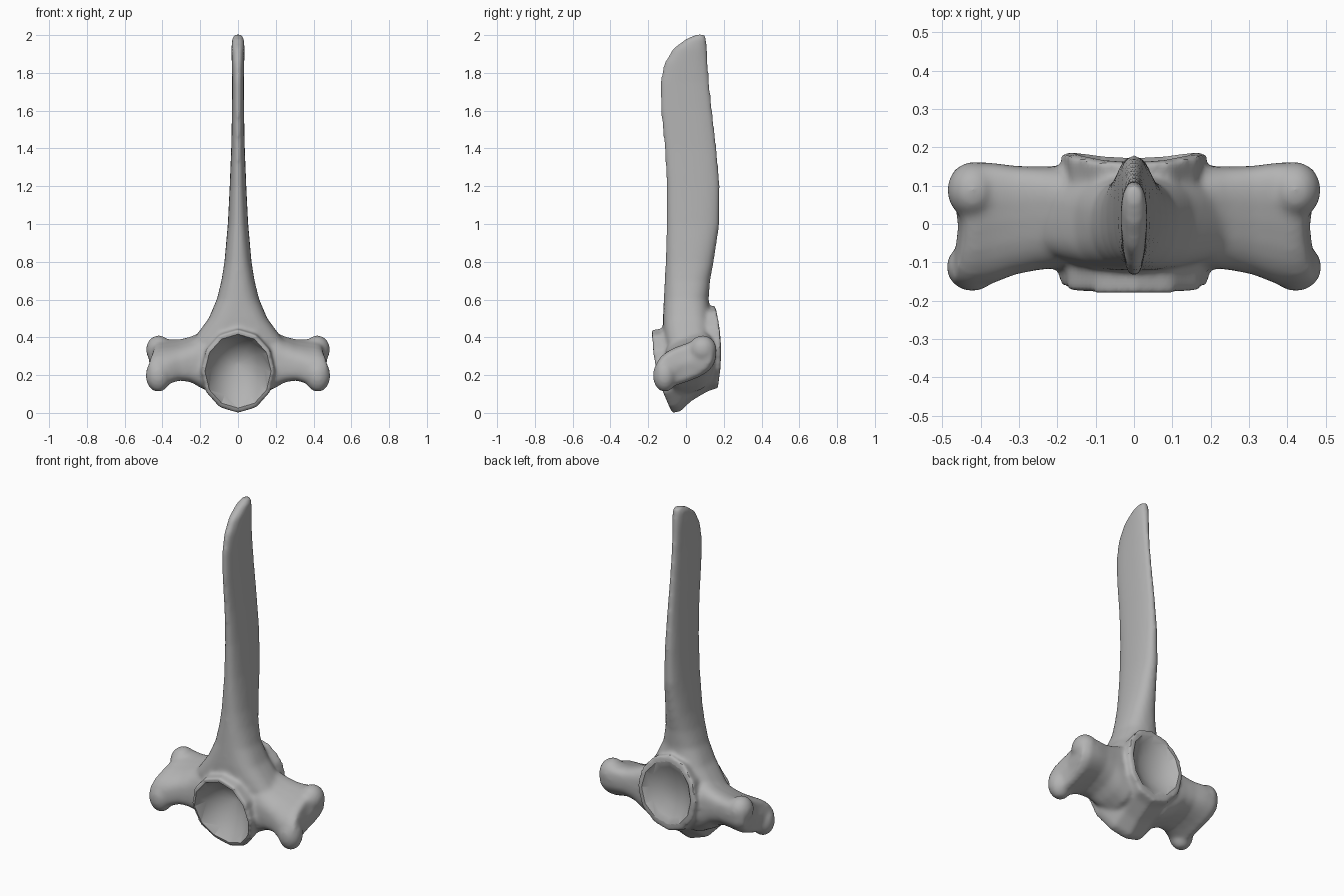
import bpy
import bmesh
from math import cos, sin, pi, copysign
from mathutils import Matrix

cube = bpy.data.objects.get("Cube")
if cube:
    bpy.data.objects.remove(cube)

bone_grey = bpy.data.materials.new("bone grey")
bone_grey.use_nodes = True
colour = (0.45, 0.45, 0.45, 1)
bone_grey.diffuse_color = colour
bone_grey.node_tree.nodes["Principled BSDF"].inputs["Base Color"].default_value = colour


def oval(count, power=1.0):
    """Unit superellipse points; a lower power gives a boxier outline."""
    points = []
    for i in range(count):
        a = 2 * pi * i / count
        c, s = cos(a), sin(a)
        points.append((copysign(abs(c) ** power, c), copysign(abs(s) ** power, s)))
    return points


def loft(bm, rings):
    """Skin a list of equal-length rings and cap both ends."""
    rows = [[bm.verts.new(p) for p in ring] for ring in rings]
    n = len(rows[0])
    for a, b in zip(rows, rows[1:]):
        for i in range(n):
            j = (i + 1) % n
            bm.faces.new((a[i], a[j], b[j], b[i]))
    for row in (rows[0], rows[-1]):
        cap = bm.faces.new(row)
        bmesh.ops.poke(bm, faces=[cap])


def disc(y, z, rx, rz, tilt, bend):
    """Oval ring facing along y, leaning and bowing with height."""
    return [(u * rx, y + tilt * v * rz + bend * (v * rz) ** 2, z + v * rz)
            for u, v in oval(12)]


def finish(bm, name):
    bmesh.ops.recalc_face_normals(bm, faces=bm.faces)
    mesh = bpy.data.meshes.new(name)
    bm.to_mesh(mesh)
    bm.free()
    obj = bpy.data.objects.new(name, mesh)
    bpy.context.collection.objects.link(obj)
    mesh.materials.append(bone_grey)
    return obj


body = bmesh.new()

# Centrum: slanted drum with a slight waist
loft(body, [disc(*d) for d in (
    (-0.158, 0.22, 0.195, 0.222, -0.24, 0.6),
    (-0.11, 0.225, 0.197, 0.222, -0.22, 0.6),
    (0.01, 0.275, 0.185, 0.212, -0.1, 0),
    (0.11, 0.335, 0.188, 0.22, -0.05, 0),
    (0.188, 0.35, 0.192, 0.222, -0.03, -0.5))])

# Neural spine: height, half width, front, back
spine = (
    (0.28, 0.26, -0.1, 0.13), (0.38, 0.245, -0.118, 0.14),
    (0.44, 0.2, -0.122, 0.14), (0.5, 0.156, -0.122, 0.13),
    (0.6, 0.113, -0.118, 0.12), (0.7, 0.088, -0.113, 0.128),
    (0.8, 0.072, -0.108, 0.147), (1.0, 0.054, -0.103, 0.178),
    (1.2, 0.044, -0.103, 0.18), (1.4, 0.036, -0.114, 0.163),
    (1.6, 0.032, -0.134, 0.14), (1.75, 0.031, -0.138, 0.124),
    (1.85, 0.033, -0.117, 0.117), (1.93, 0.035, -0.068, 0.112),
    (1.98, 0.031, 0.0, 0.108), (2.004, 0.02, 0.055, 0.1))
rings = []
for z, w, front, back in spine:
    power = 0.7 if z < 0.6 else 0.85
    mid, half = (front + back) / 2, (back - front) / 2
    rings.append([(u * w, mid + v * half, z) for u, v in oval(24, power)])
loft(body, rings)

# Transverse processes: x, mid y, half depth, mid z, half height, slope, flare
process = (
    (0.0, 0.015, 0.12, 0.28, 0.15, 0.1, 0), (0.13, 0.018, 0.13, 0.275, 0.17, 0.15, 0),
    (0.2, 0.018, 0.133, 0.28, 0.14, 0.2, 0), (0.25, 0.015, 0.135, 0.283, 0.11, 0.25, 0),
    (0.31, 0.01, 0.142, 0.28, 0.094, 0.28, 0), (0.37, 0.002, 0.158, 0.27, 0.097, 0.32, 0),
    (0.425, -0.003, 0.164, 0.263, 0.104, 0.35, 0.02),
    (0.46, -0.008, 0.145, 0.262, 0.09, 0.36, 0.03))
# Knobs on each process tip: centre and radii
knobs = (((0.42, 0.088, 0.335), (0.068, 0.075, 0.076)),
         ((0.422, -0.112, 0.198), (0.068, 0.064, 0.088)))
for side in (-1, 1):
    loft(body, [[(side * (x + flare * (u * u - 0.5)), y + u * d, z + slope * u * d + v * h)
                 for u, v in oval(24, 0.7)]
                for x, y, d, z, h, slope, flare in process])
    for (x, y, z), radii in knobs:
        place = Matrix.Translation((side * x, y, z)) @ Matrix.Diagonal((*radii, 1))
        bmesh.ops.create_uvsphere(body, u_segments=20, v_segments=12, radius=1, matrix=place)

vertebra = finish(body, "vertebra")

# Hollow cups in the front and back of the centrum
front_bm = bmesh.new()
loft(front_bm, [disc(*d) for d in (
    (-0.23, 0.215, 0.19, 0.212, -0.24, 0.6), (-0.157, 0.22, 0.176, 0.198, -0.24, 0.6),
    (-0.09, 0.235, 0.14, 0.16, -0.17, 0.3), (-0.035, 0.25, 0.08, 0.09, -0.1, 0),
    (-0.015, 0.255, 0.02, 0.02, 0, 0))])
front_cup = finish(front_bm, "front_cup_cutter")

back_bm = bmesh.new()
loft(back_bm, [disc(*d) for d in (
    (0.25, 0.35, 0.185, 0.215, -0.03, -0.5), (0.187, 0.35, 0.162, 0.188, -0.03, -0.5),
    (0.15, 0.347, 0.128, 0.148, -0.03, 0), (0.125, 0.345, 0.07, 0.08, 0, 0),
    (0.118, 0.345, 0.02, 0.02, 0, 0))])
back_cup = finish(back_bm, "back_cup_cutter")

# Fuse the parts, soften the joins, then hollow the cups
fuse = vertebra.modifiers.new("fuse", "REMESH")
fuse.mode = "VOXEL"
fuse.voxel_size = 0.01
soften = vertebra.modifiers.new("soften", "SMOOTH")
soften.factor = 0.5
soften.iterations = 14
for cutter in (front_cup, back_cup):
    cutter.hide_render = True
    cut = vertebra.modifiers.new("hollow", "BOOLEAN")
    cut.operation = "DIFFERENCE"
    cut.solver = "EXACT"
    cut.object = cutter

bpy.ops.object.select_all(action="DESELECT")
vertebra.select_set(True)
bpy.context.view_layer.objects.active = vertebra
for modifier in list(vertebra.modifiers):
    bpy.ops.object.modifier_apply(modifier=modifier.name)
for cutter in (front_cup, back_cup):
    bpy.data.objects.remove(cutter)
bpy.ops.object.shade_smooth_by_angle(angle=pi / 5)
